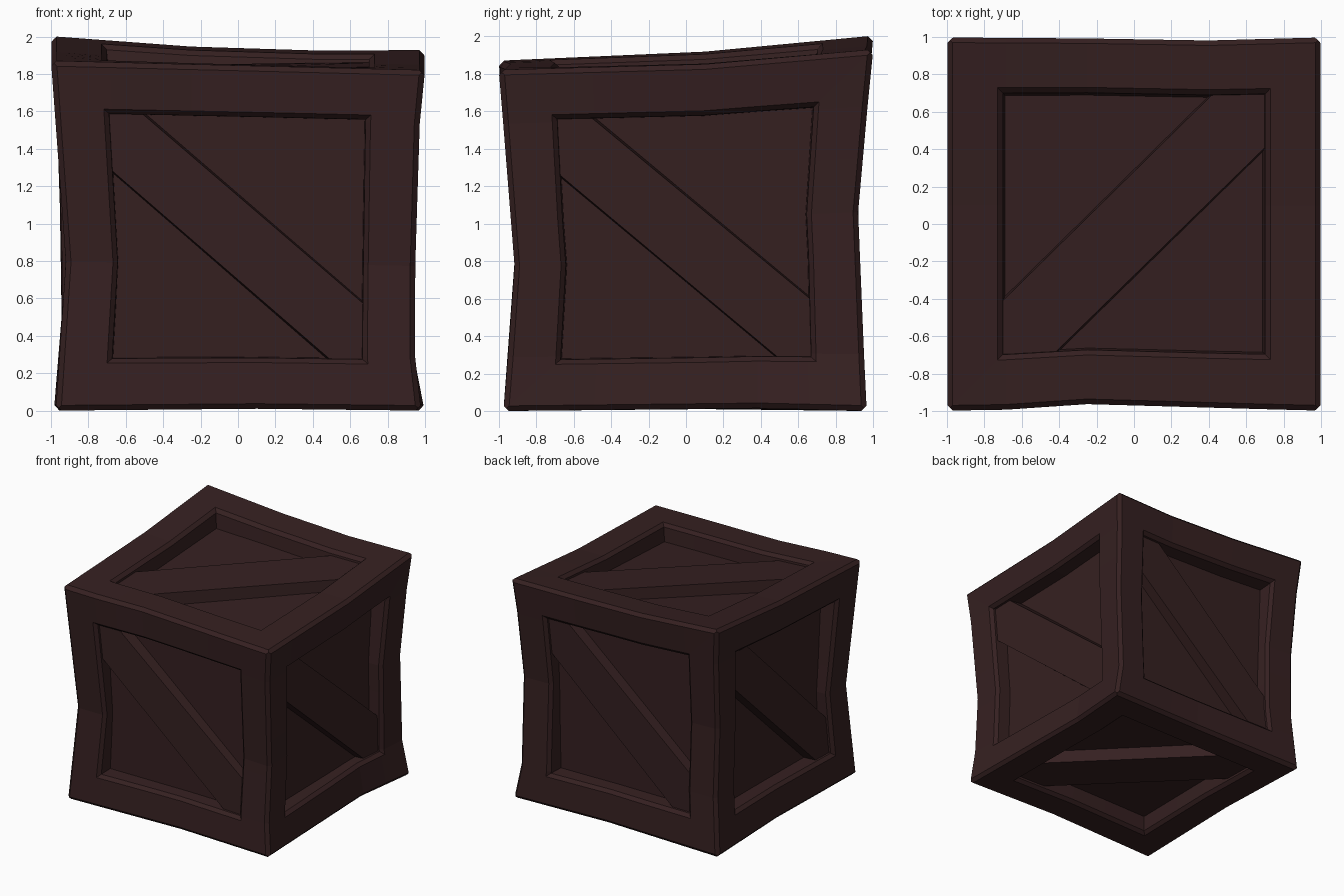
import bpy, bmesh
from mathutils import Vector

if "Cube" in bpy.data.objects:
    bpy.data.objects.remove(bpy.data.objects["Cube"], do_unlink=True)

# Dark stained wood
wood = bpy.data.materials.new("dark_brown_wood")
wood.use_nodes = True
COLOUR = (0.036, 0.0145, 0.0149, 1)
wood.diffuse_color = COLOUR
wood.node_tree.nodes["Principled BSDF"].inputs["Base Color"].default_value = COLOUR

# Corners of the crooked crate, keyed by the signs of x, y, z
CORNERS = {
    (-1, -1, -1): (-.975, -.975, 0), (1, -1, -1): (.98, -.975, 0),
    (1, 1, -1): (1, .965, 0), (-1, 1, -1): (-.985, .965, 0),
    (-1, -1, 1): (-1, -1, 1.87), (1, -1, 1): (1, -1, 1.82),
    (1, 1, 1): (1, 1, 1.93), (-1, 1, 1): (-1, 1, 2.005),
}
# Kinks per edge: (axis, signs of the other two axes): [(position, offset)]
KINKS = {
    (2, -1, -1): [(-.15, (.065, .07, 0))],
    (2, 1, -1): [(-.685, (-.035, .028, 0)), (-.15, (-.04, .07, 0)), (.685, (-.025, .02, 0))],
    (2, 1, 1): [(-.685, (-.06, -.02, 0)), (.1, (-.06, -.065, 0)), (.685, (-.03, -.025, 0))],
    (2, -1, 1): [(-.5, (.045, -.04, 0)), (.1, (.04, -.065, 0)), (.685, (.025, -.025, 0))],
    (0, -1, 1): [(-.685, (0, .005, 0)), (-.25, (0, .035, 0)), (.685, (0, .008, 0))],
    (0, 1, 1): [(-.25, (0, -.005, -.028)), (.4, (0, -.016, -.024))],
    (1, -1, 1): [(.1, (0, 0, -.025))],
    (1, 1, 1): [(.1, (0, 0, -.03))],
    (0, -1, -1): [(.1, (0, .02, .01))],
    (0, 1, -1): [(.1, (0, -.02, .01))],
    (1, -1, -1): [(.1, (.02, 0, .01))],
    (1, 1, -1): [(.4, (-.05, 0, .015))],
}
STEPS = (-.685, -.5, -.25, -.15, .1, .4, .685)
ZERO = (0, 0, 0)


def kink_offset(kinks, t):
    pts = [(-1, ZERO)] + kinks + [(1, ZERO)]
    for (a, va), (b, vb) in zip(pts, pts[1:]):
        if t <= b:
            return Vector(va).lerp(Vector(vb), (t - a) / (b - a))
    return Vector()


def warp(p):
    """Bend a point of the plain cube into the crooked crate."""
    out = Vector()
    for signs, pos in CORNERS.items():
        w = 1
        for s, c in zip(signs, p):
            w *= (1 + s * c) / 2
        out += Vector(pos) * w
    for (axis, sa, sb), kinks in KINKS.items():
        a, b = [c for i, c in enumerate(p) if i != axis]
        out += kink_offset(kinks, p[axis]) * (1 + sa * a) * (1 + sb * b) / 4
    return out


def finish(name, bm):
    for v in bm.verts:
        v.co = warp(v.co)
    mesh = bpy.data.meshes.new(name)
    bm.to_mesh(mesh)
    bm.free()
    mesh.materials.append(wood)
    bpy.context.collection.objects.link(bpy.data.objects.new(name, mesh))


# Sides: right and up directions as seen from outside, brace end widths
X, Y, Z = Vector((1, 0, 0)), Vector((0, 1, 0)), Vector((0, 0, 1))
SIDES = {
    "front": (X, Z, .185, .33), "right": (Y, Z, .19, .33),
    "back": (-X, Z, .19, .33), "left": (-Y, Z, .19, .33),
    "top": (Y, -X, .29, .285), "bottom": (Y, X, .29, .285),
}


def ring(bm, u, v, r, depth):
    """Square loop of vertices with the kink positions along every side."""
    n = u.cross(v)
    loop = []
    for a, b in ((u, v), (v, -u), (-u, -v), (-v, u)):
        # Kink positions run along the world axis, so flip them on reversed sides
        sign = sum(a)
        along = sorted(t * sign for t in STEPS)
        for t in [-r] + along:
            loop.append(bm.verts.new(a * t - b * r + n * (1 - depth)))
    return loop


# Frame: chamfered outer edge, flat boards, chamfered opening, inner walls
PROFILE = ((.985, .015), (.97, 0), (.73, 0), (.703, .028), (.697, .2))
bm = bmesh.new()
for u, v, _, _ in SIDES.values():
    loops = [ring(bm, u, v, r, d) for r, d in PROFILE]
    for o, i in zip(loops, loops[1:]):
        for k in range(len(o)):
            m = (k + 1) % len(o)
            bm.faces.new((o[k], o[m], i[m], i[k]))
bmesh.ops.remove_doubles(bm, verts=bm.verts[:], dist=.0005)
finish("frame", bm)

# Recessed panels: one box behind all six openings
bm = bmesh.new()
bmesh.ops.create_cube(bm, size=1.67)
finish("panels", bm)

# Diagonal brace in every opening, its long sides sloping out to the panel
S = .712
for name, (u, v, wu, wv) in SIDES.items():
    bm = bmesh.new()
    n = u.cross(v)
    layers = []
    for height, flare in ((.953, 0), (.81, .02)):
        a, b = S - wu - flare, S - wv - flare
        outline = ((-S, S), (-S, b), (a, -S), (S, -S), (S, -b), (-a, S))
        layers.append([bm.verts.new(u * p + v * q + n * height) for p, q in outline])
    upper, lower = layers
    bm.faces.new(upper)
    bm.faces.new(lower[::-1])
    for k in range(len(upper)):
        m = (k + 1) % len(upper)
        bm.faces.new((upper[m], upper[k], lower[k], lower[m]))
    finish(name + "_brace", bm)
